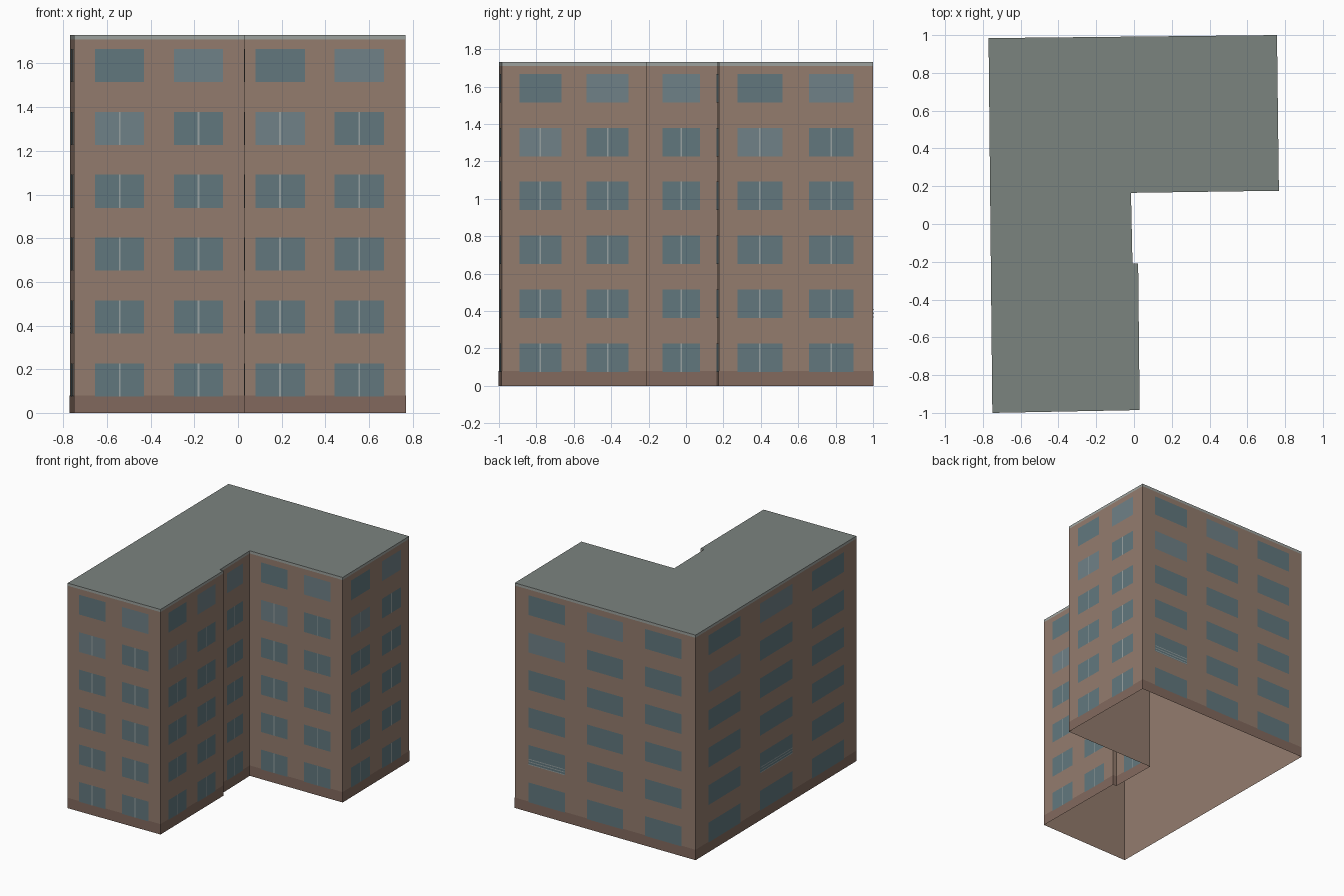
import bpy, bmesh
from mathutils import Vector

if "Cube" in bpy.data.objects:
    bpy.data.objects.remove(bpy.data.objects["Cube"])

# Footprint, counter-clockwise: front wing, inner corner with a step, back block
PLAN = [Vector(p) for p in [(-0.75, -1.0), (0.03, -0.985), (0.022, -0.21), (-0.008, -0.21),
                            (-0.016, 0.165), (0.767, 0.176), (0.757, 1.0), (-0.77, 0.984)]]
N = len(PLAN)
TOP, FASCIA, PLINTH = 1.73, 1.71, 0.08


def material(name, r, g, b):
    m = bpy.data.materials.new(name)
    m.diffuse_color = [(c / 255) ** 2.2 for c in (r, g, b)] + [1]
    m.use_nodes = True
    m.node_tree.nodes["Principled BSDF"].inputs["Base Color"].default_value = m.diffuse_color
    return m


def make(name, mat, faces):
    """One object from a list of polygons given as point lists."""
    bm = bmesh.new()
    for f in faces:
        bm.faces.new([bm.verts.new(p) for p in f])
    bmesh.ops.remove_doubles(bm, verts=bm.verts, dist=0.0001)
    me = bpy.data.meshes.new(name)
    bm.to_mesh(me)
    bm.free()
    me.materials.append(mat)
    ob = bpy.data.objects.new(name, me)
    bpy.context.collection.objects.link(ob)


def normal(i):
    d = (PLAN[(i + 1) % N] - PLAN[i]).normalized()
    return Vector((d.y, -d.x))


def outline(off):
    """Footprint pushed outwards with mitred corners."""
    out = []
    for i in range(N):
        a, b = normal(i - 1), normal(i)
        out.append(PLAN[i] + (a + b) * off / (1 + a.dot(b)))
    return out


def band(z0, z1, off):
    o = outline(off)
    faces = []
    for i in range(N):
        a, b = o[i], o[(i + 1) % N]
        faces.append([(*a, z0), (*b, z0), (*b, z1), (*a, z1)])
    return faces


def panel(i, t0, t1, z0, z1, off):
    """Flat upright rectangle on wall i between two fractions of its length."""
    a, b = PLAN[i], PLAN[(i + 1) % N]
    p, q = (a.lerp(b, t) + normal(i) * off for t in (t0, t1))
    return [(*p, z0), (*q, z0), (*q, z1), (*p, z1)]


brick = material("brick", 146, 123, 109)
make("walls", brick, band(0, FASCIA, 0))
make("plinth", material("plinth_brown", 129, 105, 94), band(0, PLINTH, 0.0012))
make("roof_edge", material("edge_grey", 155, 160, 156), band(FASCIA, TOP, 0.0))
make("roof", material("roof_grey", 122, 130, 126), [[(*p, TOP) for p in PLAN]])

# Windows: wall index -> fractions along that wall
PAIR = [(0.122, 0.411), (0.586, 0.873)]
TRIPLE = [(0.078, 0.278), (0.4, 0.6), (0.722, 0.922)]
WINDOWS = {0: PAIR, 1: PAIR, 3: [(0.227, 0.76)], 4: PAIR, 5: PAIR, 6: TRIPLE, 7: TRIPLE}
glass, bright, mullions, rails = [], [], [], []
for wall, spans in WINDOWS.items():
    length = (PLAN[(wall + 1) % N] - PLAN[wall]).length
    for col, (t0, t1) in enumerate(spans):
        for row in range(6):
            z = 0.075 + row * 0.288
            k = 1 if wall == 3 else col
            # every second window on the two top floors is lighter
            light = (row == 5 and k == 1) or (row == 4 and k == 0)
            (bright if light else glass).append(panel(wall, t0, t1, z, z + 0.152, 0.002))
            if wall < 6 and row < 5:
                mid, w = (t0 + t1) / 2, 0.004 / length
                mullions.append(panel(wall, mid - w, mid + w, z, z + 0.152, 0.003))
            # low railings on one back and one left window
            if row == 1 and (wall, col) in ((6, 0), (7, 1)):
                for h in (0.002, 0.022, 0.042):
                    rails.append(panel(wall, t0, t1, z + h, z + h + 0.006, 0.005))

make("window_glass", material("glass", 98, 119, 125), glass)
make("light_window_glass", material("light_glass", 111, 128, 134), bright)
frame = material("frame_grey", 150, 160, 160)
make("window_mullions", frame, mullions)
make("window_railings", frame, rails)
